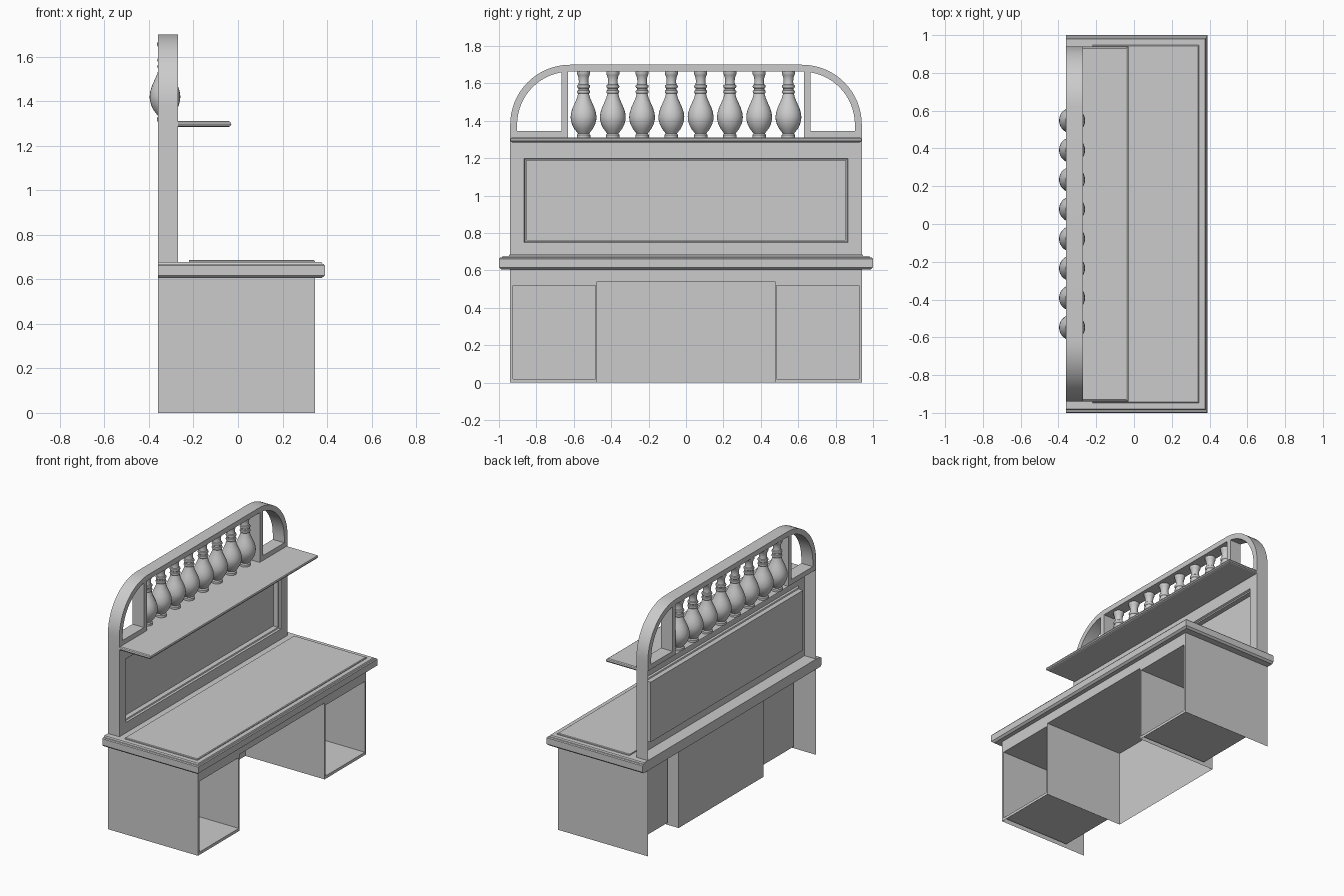
import bpy, bmesh, math
from mathutils import Matrix, Vector

if "Cube" in bpy.data.objects:
    bpy.data.objects.remove(bpy.data.objects["Cube"])


def finish(name, bm, smooth=False, normals=True):
    bmesh.ops.remove_doubles(bm, verts=bm.verts, dist=1e-5)
    if normals:
        bmesh.ops.recalc_face_normals(bm, faces=bm.faces)
    me = bpy.data.meshes.new(name)
    bm.to_mesh(me)
    bm.free()
    ob = bpy.data.objects.new(name, me)
    bpy.context.collection.objects.link(ob)
    if smooth:
        bpy.ops.object.select_all(action='DESELECT')
        ob.select_set(True)
        bpy.context.view_layer.objects.active = ob
        bpy.ops.object.shade_smooth_by_angle(angle=math.radians(35))
    return ob


def face(bm, pts):
    return bm.faces.new([bm.verts.new(p) for p in pts])


def loft(bm, loops, cap_start=False, cap_end=True):
    rows = [[bm.verts.new(p) for p in lp] for lp in loops]
    n = len(rows[0])
    for a, b in zip(rows, rows[1:]):
        for i in range(n):
            j = (i + 1) % n
            bm.faces.new((a[i], a[j], b[j], b[i]))
    if cap_start:
        bm.faces.new(rows[0][::-1])
    if cap_end:
        bm.faces.new(rows[-1])


def rect_x(y0, y1, z0, z1, x):
    return [(x, y0, z0), (x, y1, z0), (x, y1, z1), (x, y0, z1)]


def slab(name, x0, levels):
    # stacked moulding levels (front x, half length, z) with a flush back
    bm = bmesh.new()
    loft(bm, [[(x0, -h, z), (x1, -h, z), (x1, h, z), (x0, h, z)]
              for x1, h, z in levels], True, True)
    return finish(name, bm)


def prism(name, outline, x0, x1, smooth=False):
    bm = bmesh.new()
    loft(bm, [[(x, y, z) for y, z in outline] for x in (x0, x1)], True, True)
    return finish(name, bm, smooth)


def box_yz(y0, y1, z0, z1):
    return [(y0, z0), (y1, z0), (y1, z1), (y0, z1)]


BACK, FRONT, HUTCH = -0.36, 0.345, -0.27

# Desk base: open-backed shell with hollow pedestals
for side, s in (("left", -1), ("right", 1)):
    bm = bmesh.new()
    loft(bm, [rect_x(s * .475, s * .94, 0, .61, FRONT),
              rect_x(s * .485, s * .925, .02, .52, FRONT),
              rect_x(s * .485, s * .925, .02, .52, -.195)])
    face(bm, [(BACK, s * .94, 0), (FRONT, s * .94, 0),
              (FRONT, s * .94, .61), (BACK, s * .94, .61)])
    finish(side + "_pedestal", bm)

# Kneehole: apron, sides, ceiling and back, open below
bm = bmesh.new()
KB = -.275
face(bm, rect_x(-.475, .475, .54, .61, FRONT))
face(bm, rect_x(-.475, .475, 0, .54, KB))
face(bm, [(FRONT, .475, .54), (FRONT, -.475, .54), (KB, -.475, .54), (KB, .475, .54)])
for y in (-.475, .475):
    face(bm, [(FRONT, y, 0), (KB, y, 0), (KB, y, .54), (FRONT, y, .54)])
finish("kneehole", bm)

# Desk top with moulded edge, and its raised writing surface
slab("desk_top", BACK, [(.375, .987, .605), (.39, 1, .617), (.39, 1, .662),
                        (.385, .995, .668), (.380, .985, .669), (.376, .98, .677)])
slab("writing_surface", -.22, [(.345, .947, .676), (.345, .947, .682), (.34, .942, .686)])

# Hutch lower shell: recessed front panel, end sheets, top
bm = bmesh.new()
loft(bm, [rect_x(-.94, .94, .67, 1.31, HUTCH),
          rect_x(-.865, .865, .75, 1.20, HUTCH),
          rect_x(-.86, .86, .755, 1.195, HUTCH - .012),
          rect_x(-.852, .852, .763, 1.187, HUTCH - .015),
          rect_x(-.852, .852, .763, 1.187, HUTCH - .05)])
for y in (-.94, .94):
    face(bm, [(BACK, y, .67), (HUTCH, y, .67), (HUTCH, y, 1.31), (BACK, y, 1.31)])
face(bm, [(BACK, -.94, 1.31), (HUTCH, -.94, 1.31), (HUTCH, .94, 1.31), (BACK, .94, 1.31)])
finish("hutch_panel", bm)


# Arched rim over the hutch
def arch(t):
    cy, cz, r, n = .62, 1.38, .32 - t, 16
    half = [(cy + r * math.cos(a), cz + r * math.sin(a))
            for a in [math.pi / 2 * i / n for i in range(n + 1)]]
    half = [(cy + r, 1.31)] + half
    return half + [(-y, z) for y, z in reversed(half)]


prism("arch_rim", arch(0) + arch(.037)[::-1], BACK, HUTCH, True)

# Posts and corner ledges
for side, s in (("left", -1), ("right", 1)):
    prism(side + "_post", box_yz(s * .63, s * .665, 1.31, 1.67), BACK, HUTCH)
    prism(side + "_corner_ledge", box_yz(s * .66, s * .91, 1.31, 1.345), BACK, HUTCH)

# Shelf with rounded edges
slab("shelf", HUTCH, [(-.042, .93, 1.285), (-.033, .937, 1.289), (-.03, .94, 1.297),
                      (-.033, .937, 1.306), (-.042, .93, 1.311)])

# Turned balusters
profile = [(.036, 1.31), (.036, 1.325), (.03, 1.332), (.036, 1.34), (.05, 1.358),
           (.062, 1.382), (.068, 1.405), (.069, 1.422), (.066, 1.445), (.058, 1.47),
           (.046, 1.497), (.035, 1.522), (.029, 1.545), (.033, 1.549), (.035, 1.555),
           (.033, 1.562), (.028, 1.565), (.028, 1.574), (.033, 1.578), (.035, 1.584),
           (.033, 1.591), (.027, 1.595), (.025, 1.61), (.027, 1.63), (.032, 1.645),
           (.035, 1.65), (.035, 1.664)]
bm = bmesh.new()
N = 28
loft(bm, [[(r * math.cos(2 * math.pi * i / N), r * math.sin(2 * math.pi * i / N), z)
           for i in range(N)] for r, z in profile], True, True)
first = finish("baluster", bm, True)
for i in range(8):
    ob = first if i == 0 else first.copy()
    if i:
        bpy.context.collection.objects.link(ob)
    ob.location = (-.328, (i - 3.5) * .1565, 0)
